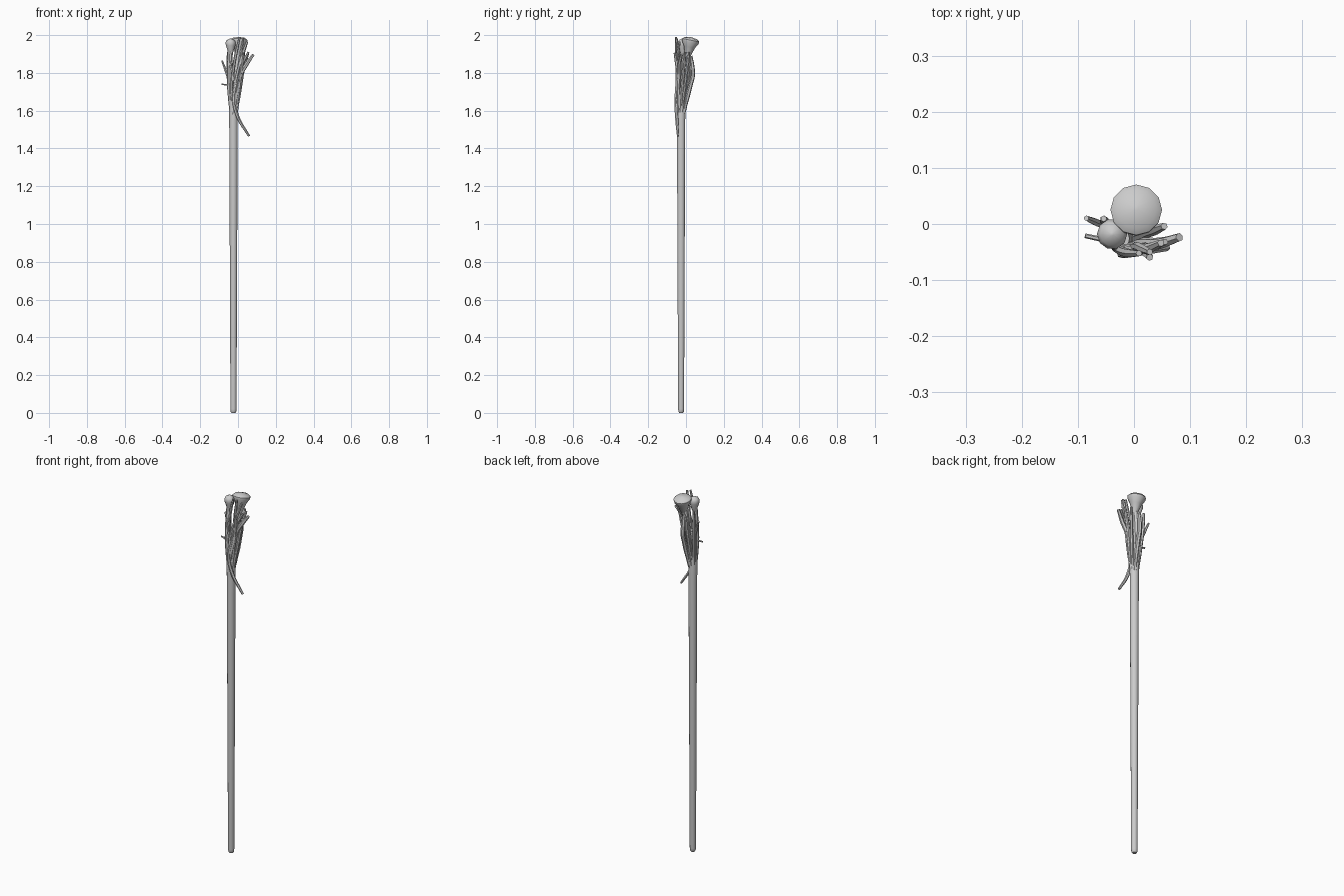
import bpy, bmesh, math
from mathutils import Vector, Matrix

if "Cube" in bpy.data.objects:
    bpy.data.objects.remove(bpy.data.objects["Cube"])

CX, CY = -0.024, -0.026  # shaft axis


def finish(ob):
    bpy.ops.object.select_all(action='DESELECT')
    ob.select_set(True)
    bpy.context.view_layer.objects.active = ob
    if ob.type == 'CURVE':
        bpy.ops.object.convert(target='MESH')
    bpy.ops.object.shade_smooth_by_angle(angle=math.radians(40))


def tube(name, pts, thick, taper=(0.8, 1, 1, 0.7), res=1):
    """Tube through points; taper scales the thickness along its length."""
    cu = bpy.data.curves.new(name, 'CURVE')
    cu.dimensions = '3D'
    cu.bevel_depth = thick
    cu.bevel_resolution = res
    cu.resolution_u = 4
    cu.use_fill_caps = True
    sp = cu.splines.new('BEZIER')
    sp.bezier_points.add(len(pts) - 1)
    for i, (bp, co) in enumerate(zip(sp.bezier_points, pts)):
        bp.co = co
        bp.radius = taper[min(len(taper) - 1, round(i * (len(taper) - 1) / (len(pts) - 1)))]
        bp.handle_left_type = bp.handle_right_type = 'AUTO'
    ob = bpy.data.objects.new(name, cu)
    bpy.context.collection.objects.link(ob)
    finish(ob)


def lathe(name, profile, sides, base, axis=(0, 0, 1)):
    """Profile of (radius, height) turned around an axis through base."""
    bm = bmesh.new()
    rings = []
    for r, h in profile:
        angles = [2 * math.pi * i / sides for i in range(sides)]
        rings.append([bm.verts.new((r * math.cos(a), r * math.sin(a), h)) for a in angles])
    for a, b in zip(rings, rings[1:]):
        for i in range(sides):
            j = (i + 1) % sides
            bm.faces.new((a[i], a[j], b[j], b[i]))
    bm.faces.new(rings[0][::-1])
    bm.faces.new(rings[-1])
    rot = Vector((0, 0, 1)).rotation_difference(Vector(axis)).to_matrix().to_4x4()
    bm.transform(Matrix.Translation(base) @ rot)
    me = bpy.data.meshes.new(name)
    bm.to_mesh(me)
    bm.free()
    ob = bpy.data.objects.new(name, me)
    bpy.context.collection.objects.link(ob)
    finish(ob)


def crown_path(a0, a1, bulge, reach, top, steps=6):
    """Spiral from the shaft to the crown, swelling to bulge, then out to reach."""
    pts = []
    for i in range(steps + 1):
        t = i / steps
        if t < 0.7:
            r = 0.015 + (bulge - 0.015) * t / 0.7
        else:
            r = bulge + (reach - bulge) * (t - 0.7) / 0.3
        a = math.radians(a0 + (a1 - a0) * t)
        pts.append((CX + 0.02 * t + r * math.cos(a), CY + 0.022 * t + r * math.sin(a),
                    1.58 + (top - 1.58) * t))
    return pts


# Long tapered shaft with a rounded foot
lathe("shaft", [(0.010, 0), (0.0145, 0.006), (0.016, 0.02), (0.0225, 1.55), (0.024, 1.64), (0.016, 1.72)],
      14, (CX, CY, 0))

# Large and small burls at the crown
lathe("large_burl", [(0.014, -0.05), (0.030, 0), (0.045, 0.025), (0.046, 0.037), (0.036, 0.046), (0.004, 0.053)],
      12, (0.004, 0.018, 1.937), (0, 0.2, 1))
lathe("small_burl", [(0.012, -0.045), (0.025, -0.005), (0.027, 0.010), (0.021, 0.023), (0.003, 0.032)],
      10, (-0.039, -0.018, 1.95))

# Stems carrying the burls
tube("large_burl_stem", [(-0.022, -0.018, 1.58), (-0.015, 0.002, 1.77), (0.003, 0.012, 1.93)], 0.017, (0.8, 0.9, 1.1), 2)
tube("small_burl_stem", [(-0.032, -0.030, 1.58), (-0.045, -0.028, 1.75), (-0.040, -0.018, 1.94)], 0.014, (0.9, 1, 1), 2)

# Strands: start angle, end angle, bulge, reach, top height, thickness
crown = [
    (60, 95, .050, .030, 1.89, .011),
    (110, 110, .036, .035, 1.88, .008),
    (20, 30, .034, .042, 1.91, .008),
    (-20, 0, .036, .058, 1.91, .009),
    (-100, -13, .036, .087, 1.897, .011),
    (-130, -30, .040, .060, 1.965, .009),
    (-160, -75, .040, .050, 1.99, .008),
    (-20, -160, .038, .045, 1.89, .007),
    (-40, -60, .040, .064, 1.906, .009),
    (-140, -25, .034, .066, 1.91, .008),
    (170, 170, .044, .082, 1.865, .007),
    (150, 165, .045, .052, 1.91, .008),
    (-70, -55, .034, .056, 1.985, .008),
]
for i, (a0, a1, bulge, reach, top, thick) in enumerate(crown):
    tube(f"crown_strand_{i + 1}", crown_path(a0, a1, bulge, reach, top), thick)

# Loose root curling down at the front
tube("hanging_root", [(0.022, -0.040, 1.83), (-0.022, -0.052, 1.67), (-0.002, -0.050, 1.57), (0.059, -0.042, 1.465)], 0.009)

# Short twig stubs
tube("left_twig", [(-0.045, -0.030, 1.735), (-0.087, -0.021, 1.74)], 0.006)
tube("right_twig", [(-0.005, -0.015, 1.74), (0.021, -0.010, 1.73)], 0.006)
